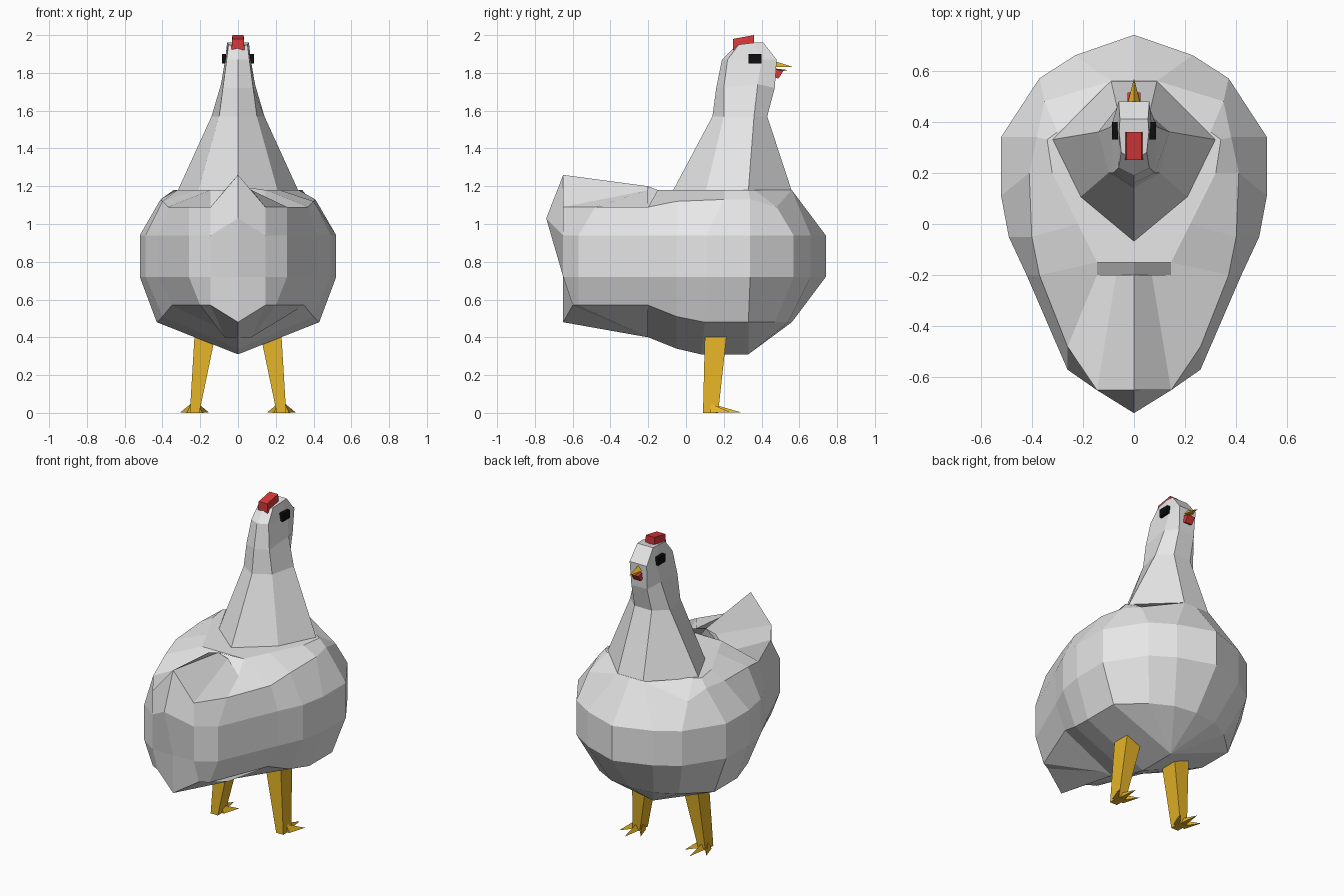
import bpy, bmesh

if "Cube" in bpy.data.objects:
    bpy.data.objects.remove(bpy.data.objects["Cube"])

def material(name, rgb):
    m = bpy.data.materials.new(name)
    m.diffuse_color = (*rgb, 1)
    m.use_nodes = True
    m.node_tree.nodes["Principled BSDF"].inputs["Base Color"].default_value = m.diffuse_color
    return m

WHITE = material("white feathers", (0.8, 0.8, 0.8))
YELLOW = material("yellow skin", (0.78, 0.45, 0.02))
RED = material("red skin", (0.7, 0.04, 0.04))
BLACK = material("black eye", (0.004, 0.004, 0.004))

def finish(name, bm, mat):
    bmesh.ops.remove_doubles(bm, verts=bm.verts, dist=0.0005)
    bmesh.ops.recalc_face_normals(bm, faces=bm.faces)
    me = bpy.data.meshes.new(name)
    bm.to_mesh(me)
    bm.free()
    me.materials.append(mat)
    ob = bpy.data.objects.new(name, me)
    bpy.context.collection.objects.link(ob)
    return ob

def loft(name, halves, mat, caps=False):
    """Skin a stack of half rings (x >= 0), each mirrored to a full ring."""
    bm = bmesh.new()
    rings = []
    for half in halves:
        full = half + [(-x, y, z) for x, y, z in half[-2:0:-1]]
        rings.append([bm.verts.new(p) for p in full])
    n = len(rings[0])
    for a, b in zip(rings, rings[1:]):
        for i in range(n):
            j = (i + 1) % n
            bm.faces.new((a[i], a[j], b[j], b[i]))
    if caps:
        bm.faces.new(rings[0])
        bm.faces.new(rings[-1])
    return finish(name, bm, mat)

def hull(name, points, mat):
    """Convex solid around a few corner points."""
    bm = bmesh.new()
    vs = [bm.verts.new(p) for p in points]
    res = bmesh.ops.convex_hull(bm, input=vs)
    bmesh.ops.dissolve_limit(bm, angle_limit=0.01, verts=bm.verts, edges=bm.edges)
    return finish(name, bm, mat)

def rect(x0, x1, y0, y1, z):
    return [(x, y, z) for x in (x0, x1) for y in (y0, y1)]

# Body: half outlines from the breast (+y) round to the tail (-y)
keel = [(0, .33, .31)] * 4 + [(0, .08, .31), (0, -.05, .34), (0, -.2, .40),
        (.07, -.2, .40), (.07, -.2, .40), (0, -.2, .40)]
low = [(0, .56, .48), (.15, .54, .48), (.28, .47, .48), (.43, .33, .48), (.43, .10, .48),
       (.40, -.05, .51), (.35, -.2, .57), (.2, -.57, .57), (.145, -.6, .57), (0, -.65, .48)]
mid = [(0, .74), (.23, .66), (.37, .57), (.52, .34), (.52, .11),
       (.49, -.05), (.42, -.2), (.26, -.57), (.145, -.65)]
belly = [(x, y, .72) for x, y in mid] + [(0, -.65, .72)]
waist = [(x, y, .94) for x, y in mid] + [(0, -.74, 1.03)]
rim = [(0, .56, 1.18), (.09, .56, 1.18), (.35, .48, 1.09), (.38, .34, 1.13), (.41, .2, 1.13),
       (.40, -.05, 1.12), (.37, -.2, 1.09), (.26, -.48, 1.09), (.145, -.65, 1.09), (0, -.65, 1.26)]
crown = [(0, .5, 1.18), (.09, .5, 1.18), (.3, .36, 1.18), (.34, .33, 1.18), (.32, .2, 1.18),
         (.22, 0, 1.18), (.145, -.15, 1.18), (.145, -.2, 1.09), (.07, -.2, 1.18), (0, -.2, 1.2)]
spine = [(0, y, 1.18) for y in (.4, .4, .36, .33, .2, 0, -.15)] + [(0, -.2, 1.2)] * 3
loft("body", [keel, low, belly, waist, rim, crown, spine], WHITE)

# Neck and head
neck = [
    [(0, .56, 1.175), (.09, .56, 1.175), (.32, .33, 1.175), (.21, .105, 1.175), (0, -.07, 1.175)],
    [(0, .43, 1.57), (.06, .43, 1.57), (.14, .36, 1.57), (.1, .2, 1.57), (0, .14, 1.57)],
    [(0, .47, 1.72), (.055, .47, 1.72), (.09, .38, 1.74), (.08, .2, 1.72), (0, .16, 1.72)],
    [(0, .48, 1.87), (.06, .48, 1.87), (.068, .4, 1.87), (.06, .22, 1.87), (0, .19, 1.87)],
    [(0, .41, 1.96), (.055, .41, 1.96), (.058, .36, 1.96), (.05, .28, 1.95), (0, .25, 1.93)],
]
loft("neck_and_head", neck, WHITE, caps=True)

# Comb, beak and wattle
hull("comb", rect(-.035, .035, .25, .36, 1.92) +
     [(s * .03, y, z) for s in (-1, 1) for y, z in ((.25, 1.98), (.36, 2.0))], RED)
hull("upper_beak", [(-.028, .46, 1.83), (.028, .46, 1.83), (0, .46, 1.865), (0, .57, 1.83)], YELLOW)
hull("lower_beak", [(-.022, .46, 1.825), (.022, .46, 1.825), (0, .46, 1.80), (0, .54, 1.815)], YELLOW)
hull("wattle", [(s * .025, y, z) for s in (-1, 1)
                for y, z in ((.46, 1.825), (.515, 1.81), (.49, 1.77), (.46, 1.78))], RED)

# Paired eyes, legs and toes
for s, side in ((-1, "left"), (1, "right")):
    def flip(points):
        return [(s * x, y, z) for x, y, z in points]
    hull(side + "_eye", flip(rect(.055, .086, .33, .4, 1.85) + rect(.055, .086, .33, .4, 1.9)), BLACK)
    hull(side + "_leg", flip(rect(.12, .23, .1, .215, .41) + rect(.205, .255, .09, .17, .0)), YELLOW)
    for i, (bx, tx, ty) in enumerate(((.212, .155, .235), (.23, .23, .29), (.248, .305, .235))):
        hull(f"{side}_toe_{i + 1}",
             flip([(bx - .022, .13, 0), (bx + .022, .13, 0), (bx, .13, .05), (tx, ty, .003)]), YELLOW)
